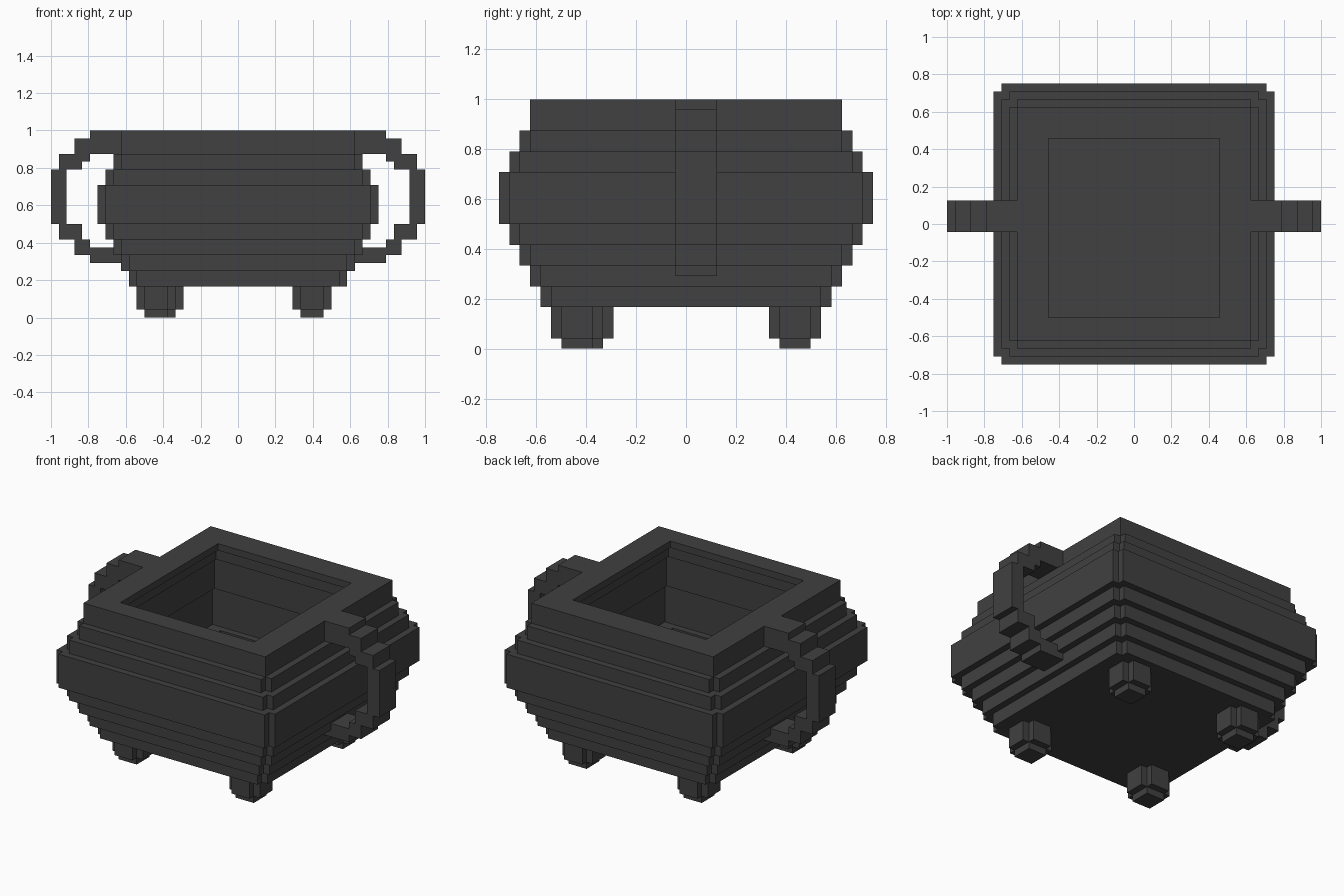
import bpy, bmesh

cube = bpy.data.objects.get("Cube")
if cube:
    bpy.data.objects.remove(cube, do_unlink=True)

U = 1 / 24  # one grid step

iron = bpy.data.materials.new("dark iron")
iron.use_nodes = True
colour = (0.052, 0.052, 0.052, 1)
iron.diffuse_color = colour
iron.node_tree.nodes["Principled BSDF"].inputs["Base Color"].default_value = colour


def finish(bm, name):
    bmesh.ops.remove_doubles(bm, verts=bm.verts[:], dist=0.001)
    bmesh.ops.recalc_face_normals(bm, faces=bm.faces[:])
    bmesh.ops.scale(bm, vec=(U, U, U), verts=bm.verts[:])
    mesh = bpy.data.meshes.new(name)
    bm.to_mesh(mesh)
    bm.free()
    mesh.materials.append(iron)
    obj = bpy.data.objects.new(name, mesh)
    bpy.context.collection.objects.link(obj)
    return obj


def notched_loop(bm, x0, x1, y0, y1, z, n):
    """Rectangle with a square notch of size n cut from each corner."""
    points = []
    for x, y, sx, sy in ((x1, y1, 1, 1), (x0, y1, -1, 1), (x0, y0, -1, -1), (x1, y0, 1, -1)):
        corner = [(x, y - sy * n), (x - sx * n, y - sy * n), (x - sx * n, y)]
        points += corner if sx == sy else corner[::-1]
    return [bm.verts.new((px, py, z)) for px, py in points]


def skin(name, sections):
    """Join consecutive sections with faces and cap both ends."""
    bm = bmesh.new()
    loops = [notched_loop(bm, *s) for s in sections]
    for a, b in zip(loops, loops[1:]):
        for i in range(len(a)):
            j = (i + 1) % len(a)
            bm.faces.new((a[i], a[j], b[j], b[i]))
    bm.faces.new(loops[0])
    bm.faces.new(loops[-1])
    return finish(bm, name)


# Stepped pot: outer wall upwards, over the rim, then the hollow downwards
# Each layer is (start height, end height, half width, corner notch)
outside = [(4, 6, 14, 1), (6, 8, 15, 1), (8, 10, 16, 1), (10, 12, 17, 1), (12, 17, 18, 1),
           (17, 19, 17, 1), (19, 21, 16, 1), (21, 24, 15, 0)]
hollow = [(24, 23, 11, 0), (23, 21, 12, 0), (21, 16, 13, 0), (16, 10, 14, 0),
          (10, 8, 13, 1), (8, 6, 12, 1)]
sections = []
for start, end, h, notch in outside:
    sections += [(-h, h, -h, h, z, notch) for z in (start, end)]
for start, end, h, notch in hollow:
    sections += [(-h, h, -h - 1, h, z, notch) for z in (start, end)]
skin("pot_body", sections)

# Four stubby feet, each given by its lowest x and y
feet = {"front_right_foot": (-13, -12), "back_right_foot": (-12, 8),
        "front_left_foot": (7, -13), "back_left_foot": (7, 8)}
for name, (x, y) in feet.items():
    block = (x, x + 5, y, y + 5)
    tip = (x + 1, x + 4, y + 1, y + 4)
    skin(name, [(*block, 4, 1), (*block, 1, 1), (*tip, 1, 0), (*tip, 0, 0)])

# Stepped loop handles, as a side profile extruded across y
outer = [(15, 24), (19, 24), (19, 23), (21, 23), (21, 21), (23, 21), (23, 19), (24, 19),
         (24, 12), (23, 12), (23, 10), (21, 10), (21, 8), (19, 8), (19, 7), (15, 7)]
inner = [(15, 9), (19, 9), (19, 10), (20, 10), (20, 12), (22, 12),
         (22, 19), (20, 19), (20, 20), (19, 20), (19, 21), (15, 21)]
for name, side in (("left_handle", 1), ("right_handle", -1)):
    bm = bmesh.new()
    face = bm.faces.new([bm.verts.new((side * x, -1, z)) for x, z in outer + inner])
    extruded = bmesh.ops.extrude_face_region(bm, geom=[face], use_keep_orig=True)
    moved = [v for v in extruded["geom"] if isinstance(v, bmesh.types.BMVert)]
    bmesh.ops.translate(bm, vec=(0, 4, 0), verts=moved)
    finish(bm, name)
